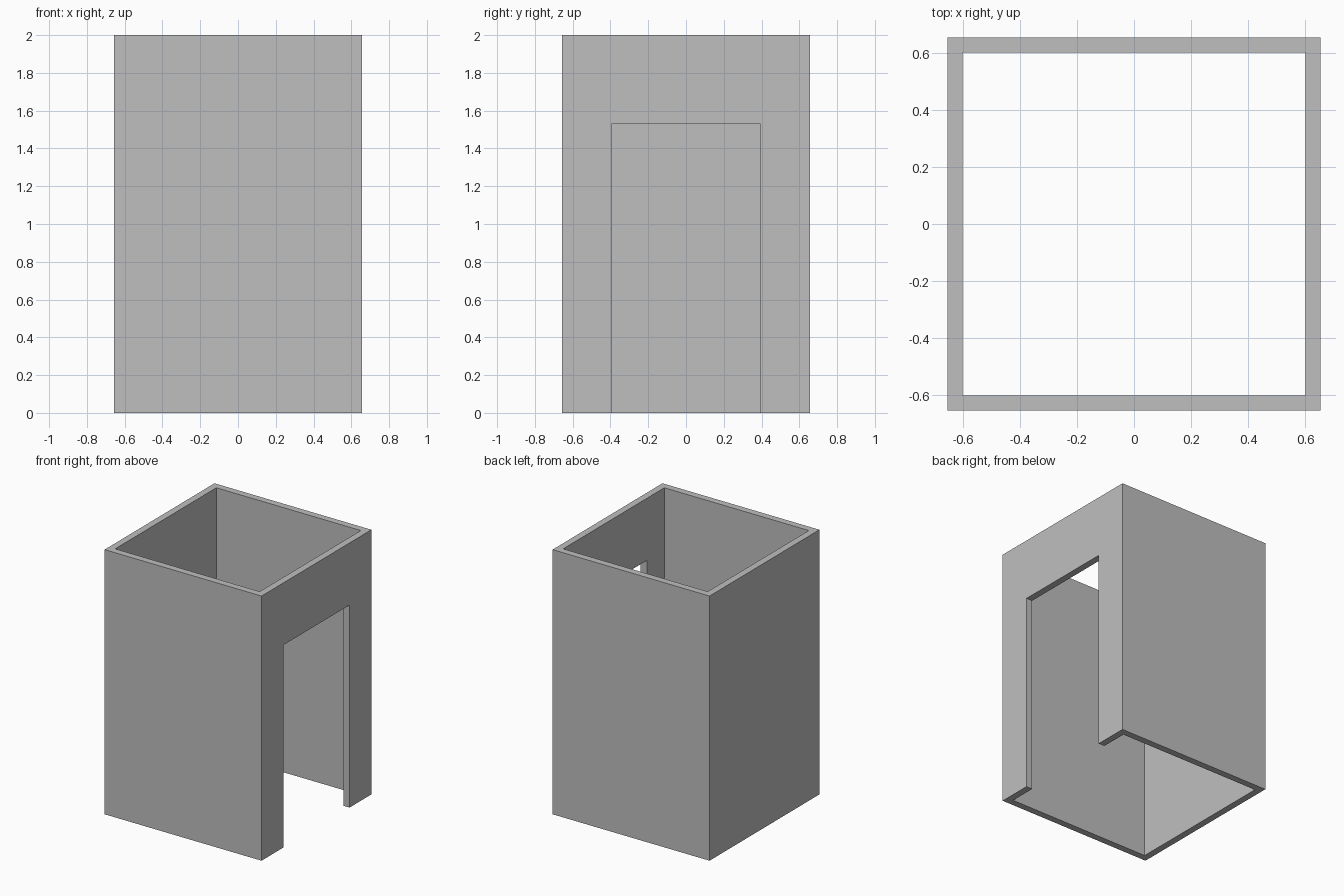
import bpy
import bmesh

if "Cube" in bpy.data.objects:
    bpy.data.objects.remove(bpy.data.objects["Cube"], do_unlink=True)

OUTER, INNER, HEIGHT = 0.656, 0.604, 2.0
DOOR_HALF, DOOR_TOP = 0.395, 1.53

# Single plain grey
grey = bpy.data.materials.new("plain_grey")
grey.use_nodes = True
colour = (0.52, 0.52, 0.52, 1)
grey.diffuse_color = colour
grey.node_tree.nodes["Principled BSDF"].inputs["Base Color"].default_value = colour


def extruded(name, outline, height):
    """Extrude a flat outline upward from the ground."""
    bm = bmesh.new()
    face = bm.faces.new([bm.verts.new((x, y, 0)) for x, y in outline])
    top = bmesh.ops.extrude_face_region(bm, geom=[face])["geom"]
    verts = [v for v in top if isinstance(v, bmesh.types.BMVert)]
    bmesh.ops.translate(bm, verts=verts, vec=(0, 0, height))
    bmesh.ops.recalc_face_normals(bm, faces=bm.faces)
    mesh = bpy.data.meshes.new(name)
    bm.to_mesh(mesh)
    bm.free()
    mesh.materials.append(grey)
    obj = bpy.data.objects.new(name, mesh)
    bpy.context.collection.objects.link(obj)
    return obj


# Four walls up to the door head, as one C-shaped plan open at the doorway
half = [(OUTER, DOOR_HALF), (OUTER, OUTER), (-OUTER, OUTER)]
inner_half = [(-INNER, INNER), (INNER, INNER), (INNER, DOOR_HALF)]
mirrored = lambda pts: [(x, -y) for x, y in reversed(pts)]
plan = half + mirrored(half) + mirrored(inner_half) + inner_half
walls = extruded("walls", plan, HEIGHT)

# Lintel closing the wall above the doorway
lintel_plan = [(INNER, -DOOR_HALF), (OUTER, -DOOR_HALF),
               (OUTER, DOOR_HALF), (INNER, DOOR_HALF)]
lintel = extruded("lintel", lintel_plan, HEIGHT - DOOR_TOP)
lintel.location.z = DOOR_TOP

# Fuse the lintel into the walls so the door side is one clean surface
bm = bmesh.new()
bm.from_mesh(walls.data)
lintel.data.transform(lintel.matrix_basis)
bm.from_mesh(lintel.data)
bpy.data.objects.remove(lintel, do_unlink=True)

# Cut the jambs at the door head, then drop the faces hidden behind the lintel
bmesh.ops.bisect_plane(bm, geom=bm.verts[:] + bm.edges[:] + bm.faces[:],
                       plane_co=(0, 0, DOOR_TOP), plane_no=(0, 0, 1))
hidden = [f for f in bm.faces
          if abs(f.normal.y) > 0.9
          and abs(abs(f.calc_center_median().y) - DOOR_HALF) < 0.001
          and f.calc_center_median().z > DOOR_TOP]
bmesh.ops.delete(bm, geom=hidden, context="FACES")
bmesh.ops.remove_doubles(bm, verts=bm.verts, dist=0.0001)
bmesh.ops.dissolve_limit(bm, angle_limit=0.01, verts=bm.verts, edges=bm.edges)
bmesh.ops.recalc_face_normals(bm, faces=bm.faces)
bm.to_mesh(walls.data)
bm.free()
walls.name = "walls_with_doorway"
